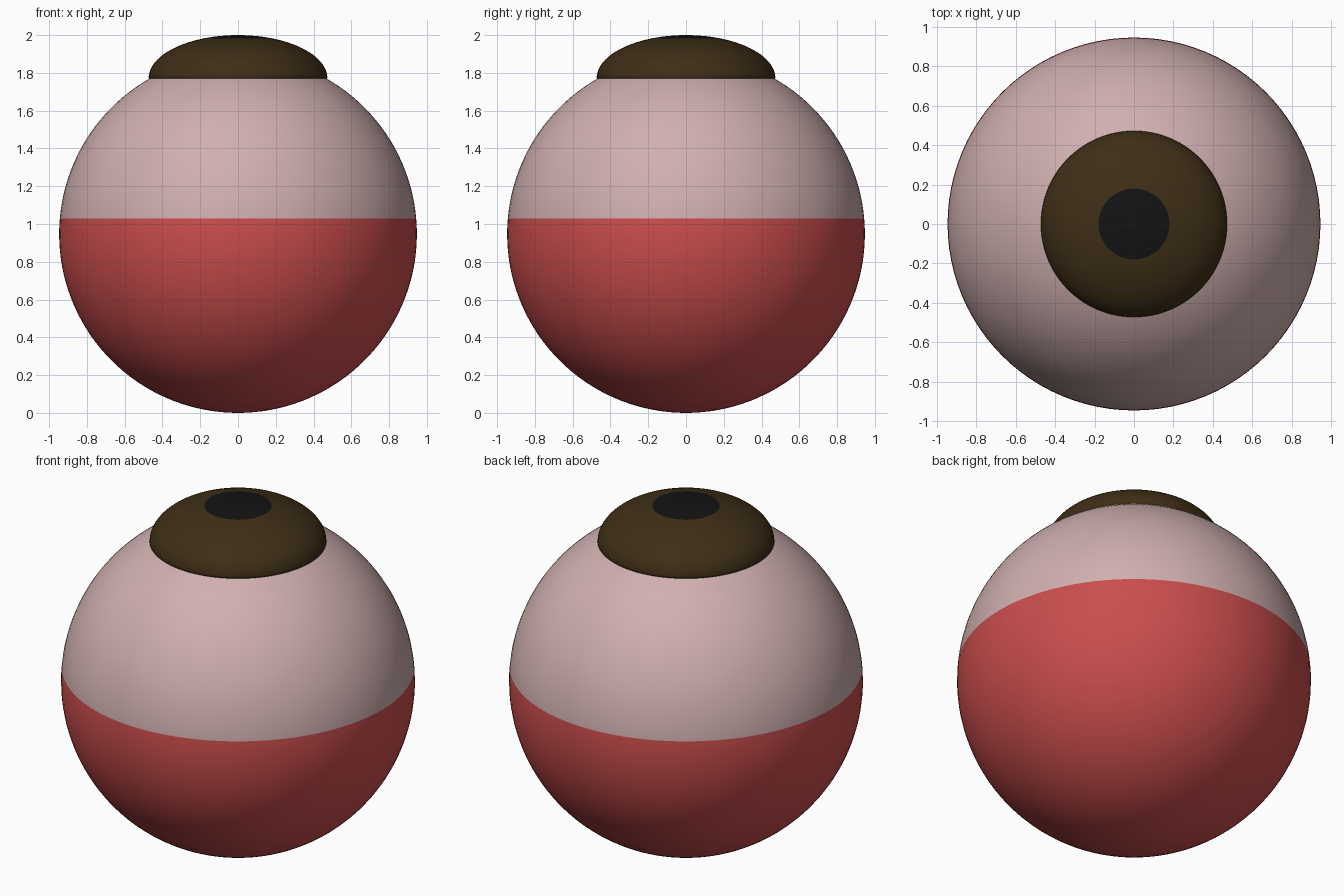
import bpy, bmesh
from math import sin, cos, pi, asin, acos, sqrt

cube = bpy.data.objects.get("Cube")
if cube:
    bpy.data.objects.remove(cube, do_unlink=True)

SEGMENTS = 96
RADIUS = 0.947       # eyeball radius and centre height
SPLIT = 1.03         # height where red meets white
RIM_R, RIM_Z = 0.473, 1.772
PUPIL_R = 0.18


def material(name, rgb):
    mat = bpy.data.materials.new(name)
    mat.use_nodes = True
    color = (*rgb, 1)
    mat.diffuse_color = color
    mat.node_tree.nodes["Principled BSDF"].inputs["Base Color"].default_value = color
    return mat


def arc(start, end, steps, rx, rz, z):
    """Elliptical profile, angles measured down from the top pole."""
    angles = [start + (end - start) * i / steps for i in range(steps + 1)]
    return [(rx * sin(a), z + rz * cos(a)) for a in angles]


def lathe(name, profile, mats, split_z):
    """Spin a profile round z; faces below split_z take the second material."""
    bm = bmesh.new()
    verts = [bm.verts.new((r, 0, z)) for r, z in profile]
    edges = [bm.edges.new(pair) for pair in zip(verts, verts[1:])]
    bmesh.ops.spin(bm, geom=verts + edges, cent=(0, 0, 0), axis=(0, 0, 1),
                   angle=2 * pi, steps=SEGMENTS, use_duplicate=False)
    bmesh.ops.remove_doubles(bm, verts=bm.verts, dist=0.0001)
    bmesh.ops.recalc_face_normals(bm, faces=bm.faces)
    for face in bm.faces:
        face.smooth = True
        face.material_index = int(face.calc_center_median().z < split_z)
    mesh = bpy.data.meshes.new(name)
    bm.to_mesh(mesh)
    bm.free()
    for mat in mats:
        mesh.materials.append(mat)
    obj = bpy.data.objects.new(name, mesh)
    bpy.context.collection.objects.link(obj)
    return obj


white = material("pinkish white", (0.63, 0.43, 0.43))
red = material("flesh red", (0.60, 0.075, 0.075))
brown = material("dark brown", (0.048, 0.027, 0.008))
black = material("pupil black", (0.0065, 0.0065, 0.0065))

# Eyeball: white upper part, red lower part
split_angle = acos((SPLIT - RADIUS) / RADIUS)
ball = (arc(0, split_angle, 32, RADIUS, RADIUS, RADIUS)
        + arc(split_angle, pi, 36, RADIUS, RADIUS, RADIUS)[1:])
lathe("eyeball", ball, (white, red), SPLIT)

# Iris dome with the pupil at its crown, rim tucked into the eyeball
height = 2 - RIM_Z
pupil_angle = asin(PUPIL_R / RIM_R)
pupil_z = RIM_Z + height * sqrt(1 - (PUPIL_R / RIM_R) ** 2)
dome = (arc(0, pupil_angle, 8, RIM_R, height, RIM_Z)
        + arc(pupil_angle, pi / 2, 24, RIM_R, height, RIM_Z)[1:]
        + [(RIM_R - 0.04, RIM_Z - 0.01)])
lathe("iris", dome, (black, brown), pupil_z)
